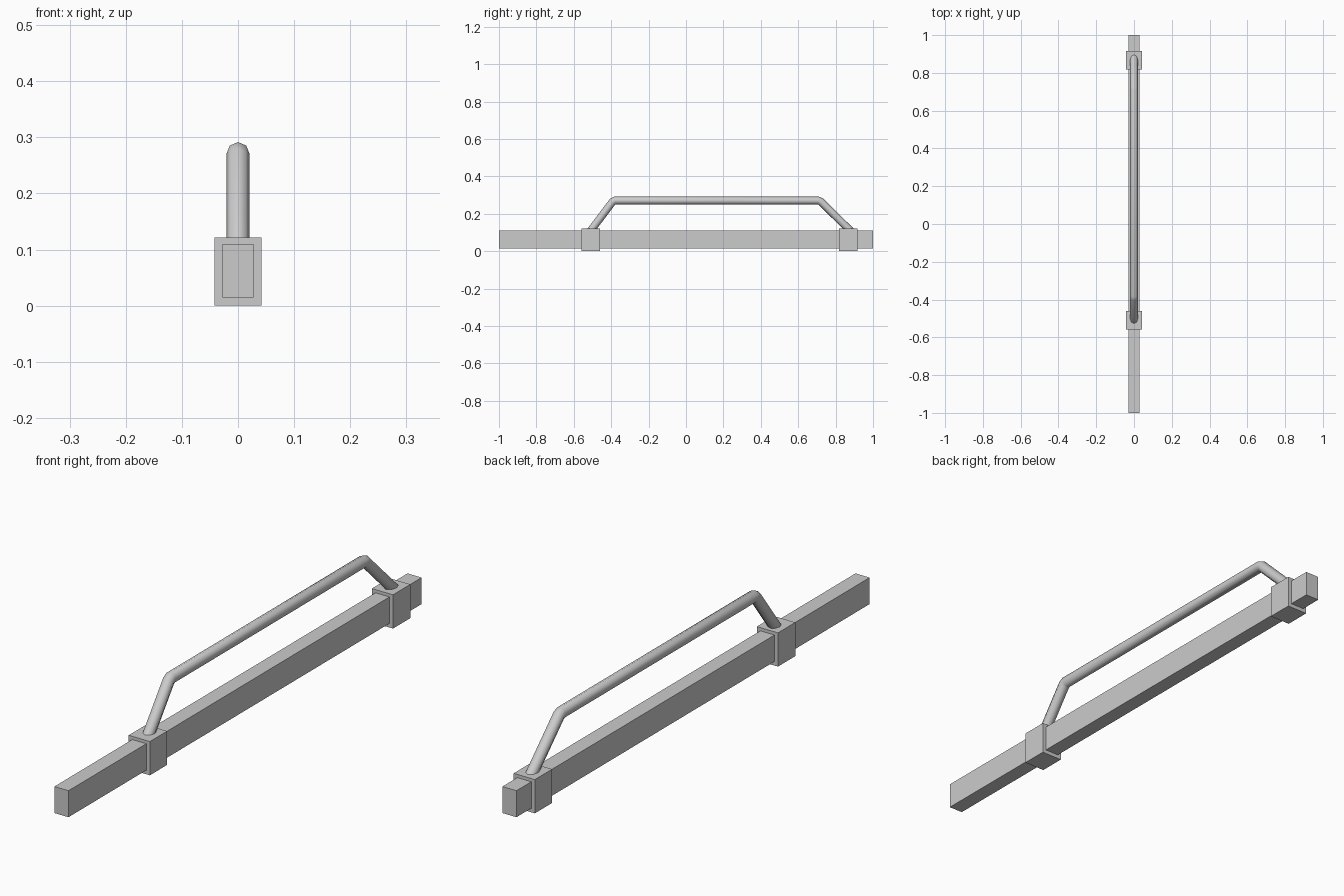
import bpy, bmesh, math
from mathutils import Vector

cube = bpy.data.objects.get("Cube")
if cube:
    bpy.data.objects.remove(cube)

grey = bpy.data.materials.new("plain_grey")
grey.use_nodes = True
colour = (0.6, 0.6, 0.6, 1)
grey.diffuse_color = colour
grey.node_tree.nodes["Principled BSDF"].inputs["Base Color"].default_value = colour


def add_object(name, bm):
    bmesh.ops.recalc_face_normals(bm, faces=bm.faces)
    mesh = bpy.data.meshes.new(name)
    bm.to_mesh(mesh)
    bm.free()
    mesh.materials.append(grey)
    obj = bpy.data.objects.new(name, mesh)
    bpy.context.collection.objects.link(obj)
    return obj


def box(name, size, centre):
    bm = bmesh.new()
    bmesh.ops.create_cube(bm, size=1)
    bmesh.ops.scale(bm, vec=size, verts=bm.verts)
    bmesh.ops.translate(bm, vec=centre, verts=bm.verts)
    return add_object(name, bm)


def tube(name, path, radius, sides=8):
    """Sweep a round section along a path in the YZ plane, with mitred bends."""
    bm = bmesh.new()
    points = [Vector((0, y, z)) for y, z in path]
    side = Vector((1, 0, 0))
    rings = []
    for i, p in enumerate(points):
        before = (p - points[i - 1]).normalized() if i else None
        after = (points[i + 1] - p).normalized() if i + 1 < len(points) else None
        before, after = before or after, after or before
        along = (before + after).normalized()
        up = side.cross(along) * radius / along.dot(before)
        rings.append([bm.verts.new(p + side * radius * math.cos(a) + up * math.sin(a))
                      for a in (math.tau * k / sides for k in range(sides))])
    for a, b in zip(rings, rings[1:]):
        for k in range(sides):
            n = (k + 1) % sides
            bm.faces.new((a[k], a[n], b[n], b[k]))
    bm.faces.new(rings[0])
    bm.faces.new(rings[-1])
    return add_object(name, bm)


# Long rectangular bar
box("main_bar", (0.056, 2.0, 0.095), (0, 0, 0.062))

# Block collars around the bar
for name, y in (("front_collar", -0.51), ("back_collar", 0.867)):
    box(name, (0.084, 0.098, 0.121), (0, y, 0.0605))

# Bent round handle, its feet sunk into the collars
handle = tube("handle", [(-0.532, 0.08), (-0.393, 0.264), (-0.38, 0.271),
                         (0.707, 0.271), (0.721, 0.265), (0.909, 0.08)], 0.0205)
bpy.ops.object.select_all(action="DESELECT")
handle.select_set(True)
bpy.context.view_layer.objects.active = handle
bpy.ops.object.shade_smooth_by_angle(angle=math.radians(60))
